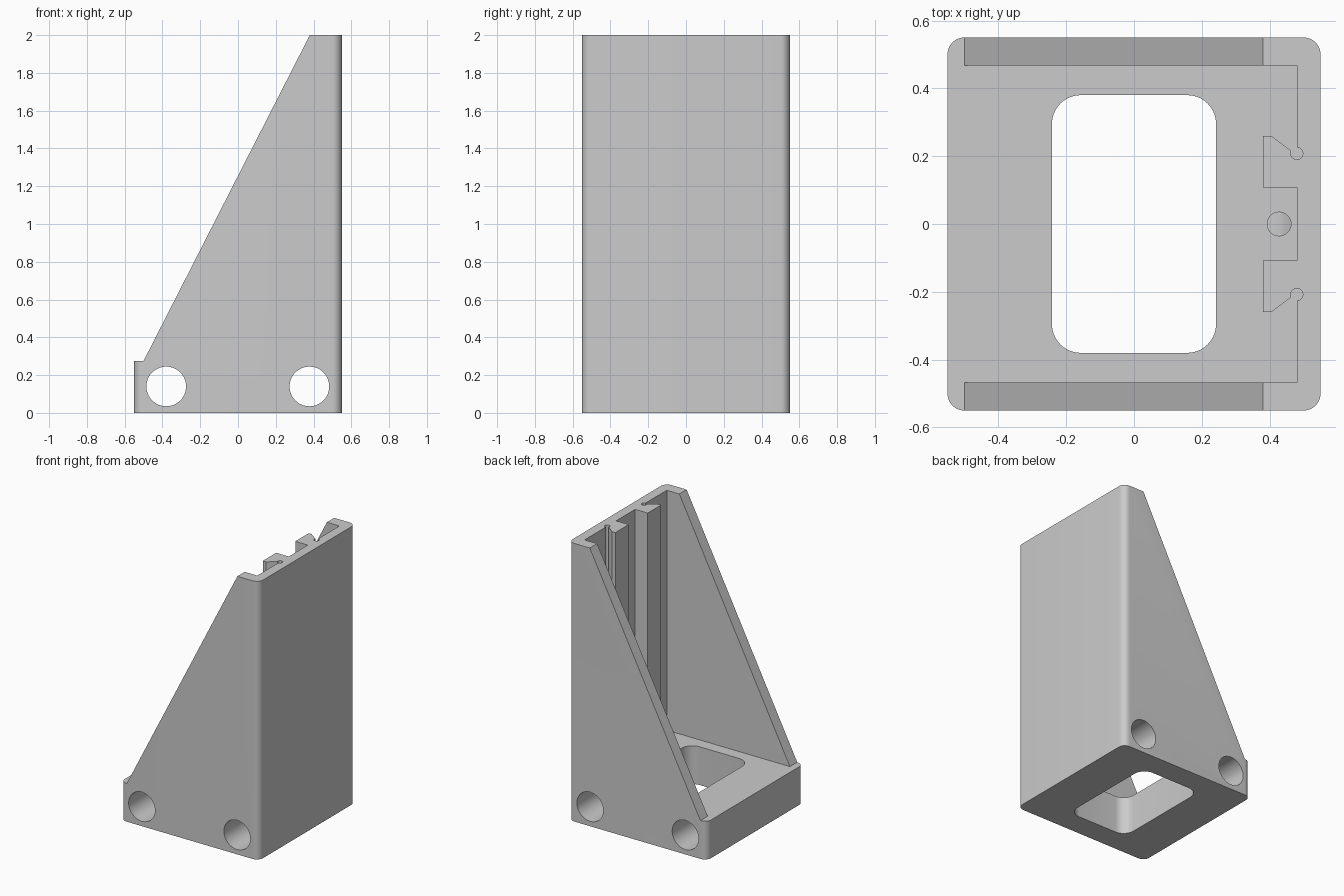
import bpy, bmesh
from math import sin, cos, radians
from mathutils import Vector

cube = bpy.data.objects.get("Cube")
if cube:
    bpy.data.objects.remove(cube, do_unlink=True)

grey = bpy.data.materials.new("light grey")
grey.use_nodes = True
grey.diffuse_color = (0.6, 0.6, 0.6, 1)
grey.node_tree.nodes["Principled BSDF"].inputs["Base Color"].default_value = (0.6, 0.6, 0.6, 1)


def arc(cx, cy, r, start, end, steps):
    angles = [radians(start + (end - start) * i / steps) for i in range(steps + 1)]
    return [(cx + r * cos(a), cy + r * sin(a)) for a in angles]


def rounded_rect(hx, hy, r):
    pts = []
    for sx, sy, a in ((1, 1, 0), (-1, 1, 90), (-1, -1, 180), (1, -1, 270)):
        pts += arc(sx * (hx - r), sy * (hy - r), r, a, a + 90, 10)
    return pts


def circle(cx, cy, r, steps=48):
    return arc(cx, cy, r, 0, 360, steps)[:-1]


def prism(name, outline, low, high, axis="z"):
    """Extrude an outline along z (outline in xy) or along y (outline in xz)."""
    place = (lambda u, v, d: (u, v, d)) if axis == "z" else (lambda u, v, d: (u, d, v))
    bm = bmesh.new()
    face = bm.faces.new([bm.verts.new(place(u, v, low)) for u, v in outline])
    grown = bmesh.ops.extrude_face_region(bm, geom=[face])["geom"]
    bmesh.ops.translate(bm, vec=Vector(place(0, 0, high - low)),
                        verts=[g for g in grown if isinstance(g, bmesh.types.BMVert)])
    bmesh.ops.recalc_face_normals(bm, faces=bm.faces)
    mesh = bpy.data.meshes.new(name)
    bm.to_mesh(mesh)
    bm.free()
    mesh.materials.append(grey)
    ob = bpy.data.objects.new(name, mesh)
    bpy.context.collection.objects.link(ob)
    return ob


FLOOR = 0.275
body = prism("angle_bracket", rounded_rect(0.55, 0.55, 0.05), 0, 2)

# Cavity leaving the side walls, the tall plate and its two hooked rails
half = [(0.48, 0.108), (0.38, 0.108), (0.38, 0.26), (0.405, 0.26)]
half += arc(0.48, 0.208, 0.018, 155, 450, 20)
half += [(0.48, 0.467), (-0.6, 0.467)]
cavity = half + [(x, -y) for x, y in reversed(half)]

# Sloped edge of the side walls
slope = [(-0.6, FLOOR), (-0.5, FLOOR), (0.38, 2), (0.38, 2.1), (-0.6, 2.1)]

cutters = [
    prism("cavity_cutter", cavity, FLOOR, 2.1),
    prism("slope_cutter", slope, -0.7, 0.7, "y"),
    prism("window_cutter", rounded_rect(0.242, 0.38, 0.085), -0.1, 0.5),
    prism("left_bore_cutter", circle(0.378, 0.14, 0.105), -0.7, 0.7, "y"),
    prism("right_bore_cutter", circle(-0.38, 0.14, 0.105), -0.7, 0.7, "y"),
    # Small screw hole running down into the bore
    prism("screw_hole_cutter", circle(0.428, 0.0, 0.035, 32), 0.14, 0.4),
]

bpy.context.view_layer.objects.active = body
for cutter in cutters:
    cutter.hide_render = True
    mod = body.modifiers.new(cutter.name, "BOOLEAN")
    mod.operation = "DIFFERENCE"
    mod.solver = "EXACT"
    mod.object = cutter
    bpy.ops.object.modifier_apply(modifier=mod.name)
    bpy.data.objects.remove(cutter, do_unlink=True)

bpy.ops.object.select_all(action="DESELECT")
body.select_set(True)
bpy.ops.object.shade_smooth_by_angle(angle=radians(30))
